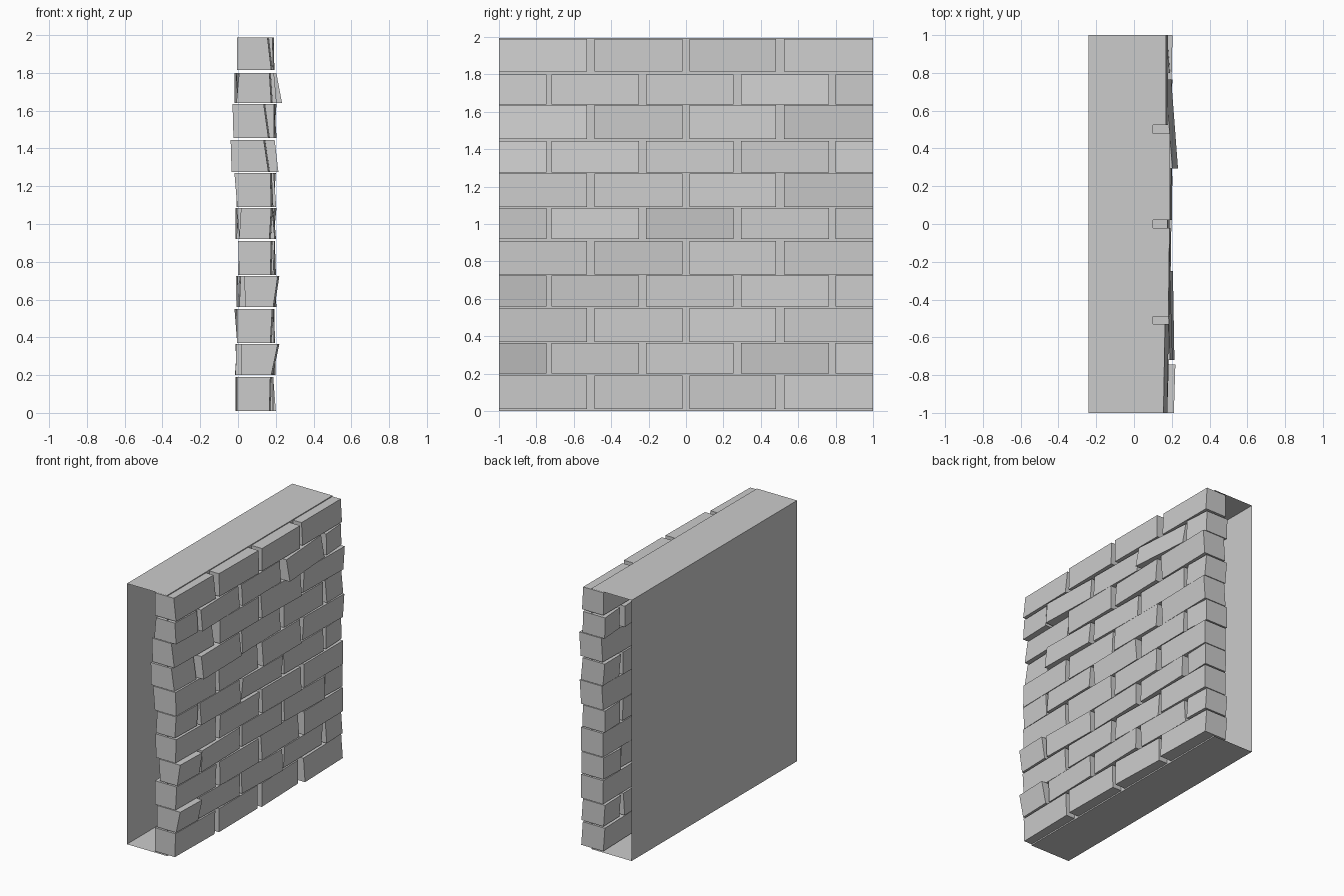
import bpy, bmesh, random

if "Cube" in bpy.data.objects:
    bpy.data.objects.remove(bpy.data.objects["Cube"])

random.seed(7)


def finish(name, bm):
    bmesh.ops.recalc_face_normals(bm, faces=bm.faces)
    mesh = bpy.data.meshes.new(name)
    bm.to_mesh(mesh)
    bm.free()
    obj = bpy.data.objects.new(name, mesh)
    bpy.context.collection.objects.link(obj)
    return obj


# Wall core: rectangular sleeve, open at both y ends
bm = bmesh.new()
section = [(-0.24, 0), (0.10, 0), (0.10, 1.995), (-0.24, 1.995)]
rings = [[bm.verts.new((x, y, z)) for x, z in section] for y in (-1, 1)]
for i in range(4):
    j = (i + 1) % 4
    bm.faces.new((rings[0][i], rings[0][j], rings[1][j], rings[1][i]))
finish("wall_core", bm)


def add_brick(bm, y, z, back, front, yaw):
    """Box whose back and front x are given as (bottom, top); yaw skews it along y."""
    for v in bmesh.ops.create_cube(bm, size=2)["verts"]:
        sx, sy, sz = (int(round(c)) for c in v.co)
        x = (front if sx > 0 else back)[sz > 0]
        v.co = (x + yaw * sy, y[sy > 0], z[sz > 0])


# Brick courses in running bond
levels = [(0.01, 0.19), (0.20, 0.365), (0.37, 0.55), (0.56, 0.725),
          (0.73, 0.91), (0.92, 1.085), (1.09, 1.27), (1.275, 1.445),
          (1.455, 1.635), (1.64, 1.80), (1.815, 1.988)]
full_joints = [(-1, -0.53), (-0.49, -0.02), (0.02, 0.48), (0.525, 1)]
half_joints = [(-1, -0.745), (-0.72, -0.25), (-0.215, 0.255), (0.295, 0.765), (0.80, 1)]

# First brick of each course: back and front x, bottom then top
ends = [((0, 0), (.17, .175)), ((.02, .02), (.18, .215)), ((0, 0), (.175, .185)),
        ((.045, .035), (.19, .215)), ((.01, .005), (.175, .18)), ((.01, .02), (.17, .18)),
        ((0, -.015), (.18, .175)), ((-.03, -.035), (.165, .14)),
        ((-.02, -.025), (.165, .14)), ((-.005, .01), (.18, .17)), ((0, 0), (.18, .16))]
# Bricks that stand proud: (course, brick) -> back, front, yaw
special = {(9, 3): ((.0, .0), (.215, .185), -.018),
           (10, 1): ((0, 0), (.19, .185), .003),
           (10, 2): ((0, 0), (.19, .19), 0),
           (10, 3): ((0, 0), (.18, .17), 0),
           (7, 1): ((0, 0), (.21, .19), -.004)}

for r, z in enumerate(levels):
    bm = bmesh.new()
    for b, y in enumerate(half_joints if r % 2 else full_joints):
        shift, tilt = random.uniform(-.008, .01), random.uniform(-.008, .008)
        back = (shift - tilt, shift + tilt)
        front = (.187 + back[0], .187 + back[1])
        yaw = random.uniform(-.008, .008)
        if b == 0:
            back, front = ends[r]
            yaw = 0.004
        elif (r, b) in special:
            back, front, yaw = special[r, b]
        add_brick(bm, y, z, back, front, yaw)
    finish("brick_course_%02d" % (r + 1), bm)
